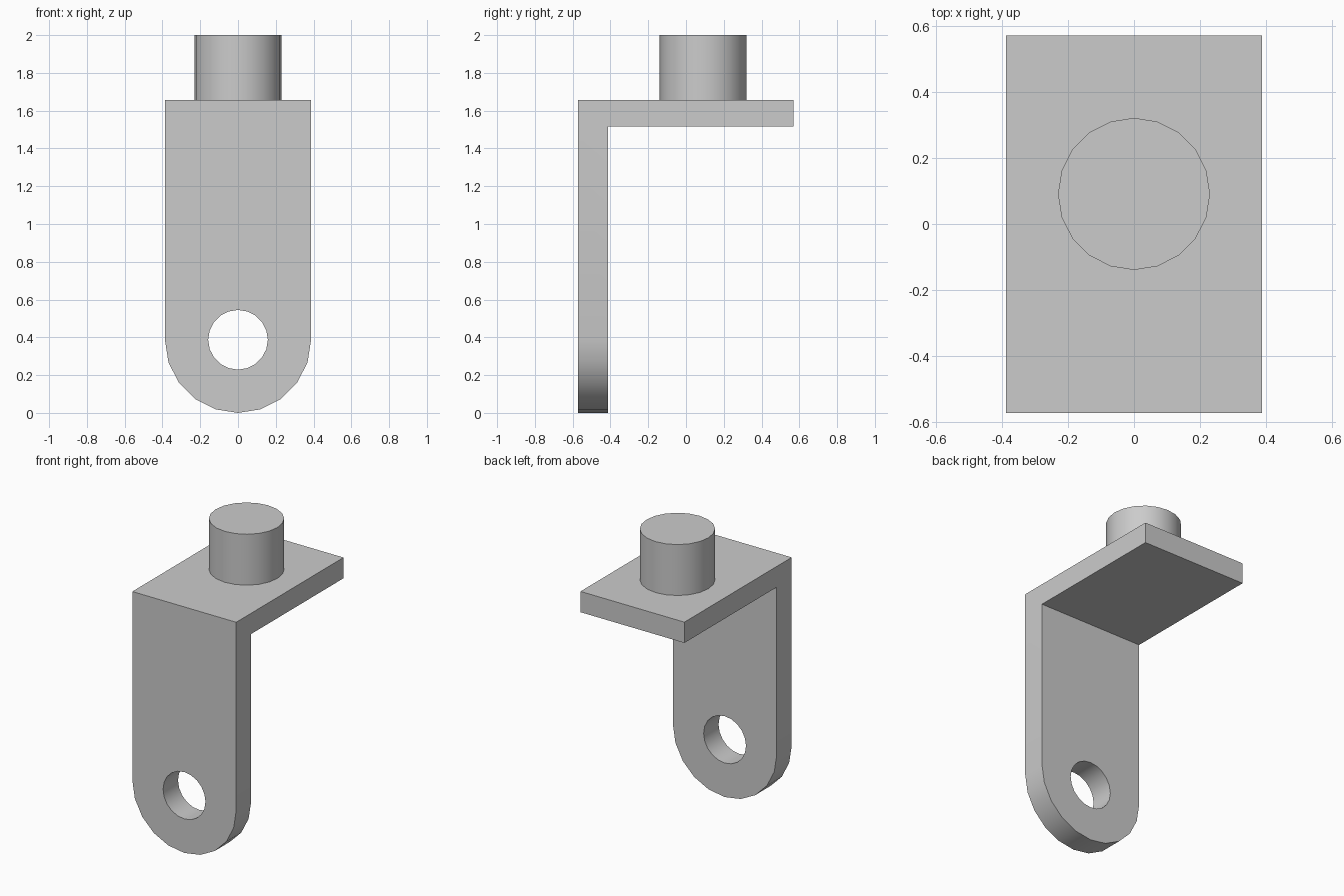
import bpy, bmesh, math
from mathutils import Vector

default = bpy.data.objects.get("Cube")
if default:
    bpy.data.objects.remove(default, do_unlink=True)

HALF_W, FRONT, BACK = 0.387, -0.572, 0.57
SIDES = 20

grey = bpy.data.materials.new("plain_grey")
grey.use_nodes = True
colour = (0.6, 0.6, 0.6, 1)
grey.diffuse_color = colour
grey.node_tree.nodes["Principled BSDF"].inputs["Base Color"].default_value = colour


def prism(name, outline, depth):
    """Extrude a closed outline of 3D points along the depth vector."""
    bm = bmesh.new()
    face = bm.faces.new([bm.verts.new(p) for p in outline])
    result = bmesh.ops.extrude_face_region(bm, geom=[face], use_keep_orig=True)
    moved = [v for v in result["geom"] if isinstance(v, bmesh.types.BMVert)]
    bmesh.ops.translate(bm, verts=moved, vec=Vector(depth))
    bmesh.ops.recalc_face_normals(bm, faces=bm.faces)
    mesh = bpy.data.meshes.new(name)
    bm.to_mesh(mesh)
    bm.free()
    mesh.materials.append(grey)
    obj = bpy.data.objects.new(name, mesh)
    bpy.context.collection.objects.link(obj)
    return obj


def arc(radius, start, steps):
    """Points on a circle, one per side of the full circle."""
    angles = [start + i * math.tau / SIDES for i in range(steps)]
    return [(radius * math.cos(a), radius * math.sin(a)) for a in angles]


def activate(obj):
    bpy.ops.object.select_all(action="DESELECT")
    obj.select_set(True)
    bpy.context.view_layer.objects.active = obj


def cut(obj, cutter, operation):
    mod = obj.modifiers.new(operation.title(), "BOOLEAN")
    mod.operation, mod.object, mod.solver = operation, cutter, "EXACT"
    activate(obj)
    bpy.ops.object.modifier_apply(modifier=mod.name)
    bpy.data.objects.remove(cutter, do_unlink=True)


# Bent bracket: an L profile, wider than needed before trimming
profile = [(FRONT, -0.1), (-0.413, -0.1), (-0.413, 1.517), (BACK, 1.517),
           (BACK, 1.657), (FRONT, 1.657)]
bracket = prism("bracket", [(-0.5, y, z) for y, z in profile], (1, 0, 0))

# Trim to straight sides with a rounded lower end
rounded = arc(HALF_W, math.pi, SIDES // 2 + 1)
outline = [(x, -1, z + HALF_W) for x, z in rounded]
outline += [(HALF_W, -1, 2.2), (-HALF_W, -1, 2.2)]
cut(bracket, prism("trim_shape", outline, (0, 2, 0)), "INTERSECT")

# Round hole through the lower end
hole = [(x, -1, z + HALF_W) for x, z in arc(0.158, 0, SIDES)]
cut(bracket, prism("hole_cutter", hole, (0, 1, 0)), "DIFFERENCE")

# Round stud on top, set slightly into the plate
stud = prism("stud", [(x, y + 0.091, 1.62) for x, y in arc(0.23, 0, SIDES)], (0, 0, 0.38))

for part in (bracket, stud):
    activate(part)
    bpy.ops.object.shade_smooth_by_angle(angle=math.radians(30))
